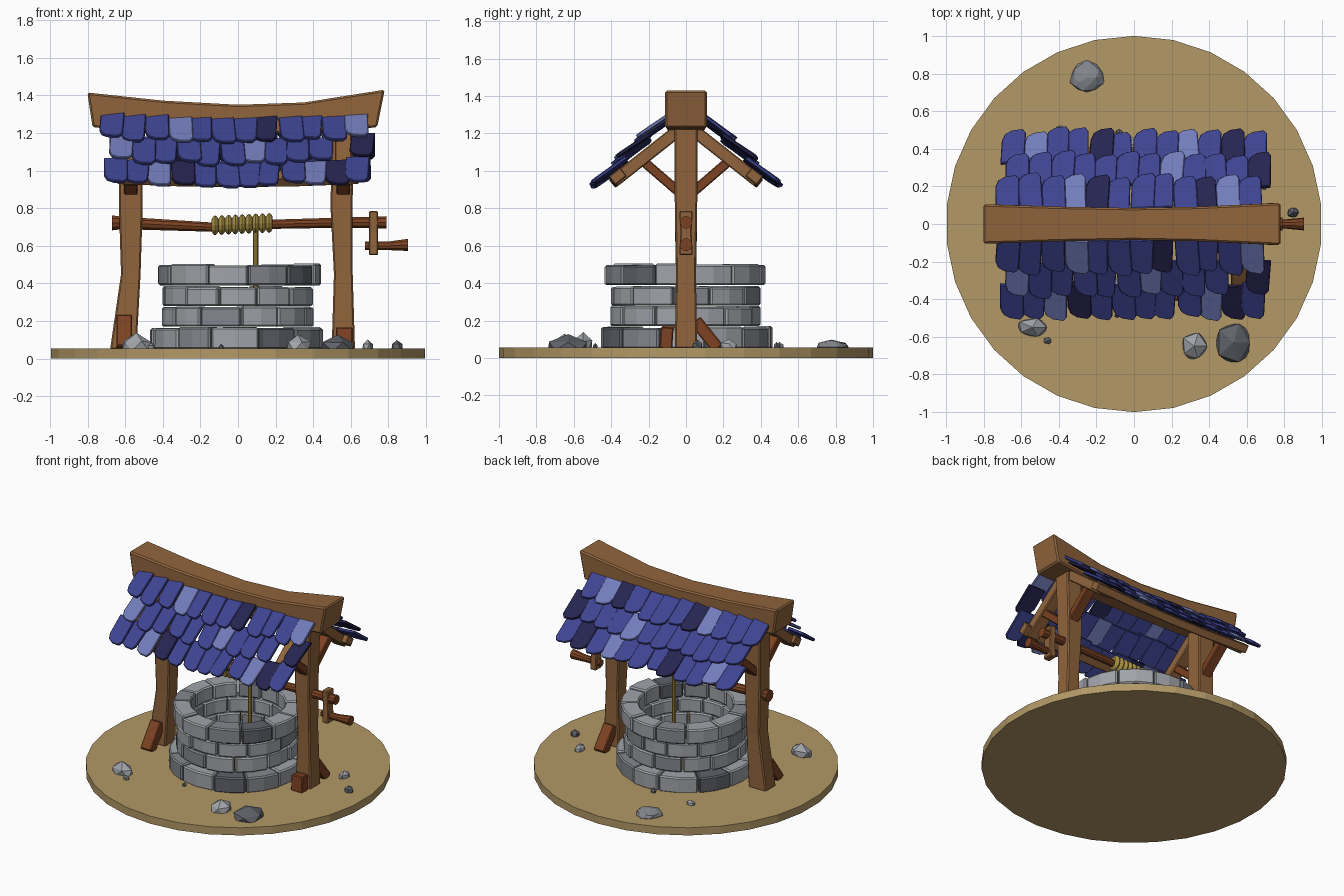
import bpy, bmesh, math, random
from mathutils import Vector

random.seed(7)
if "Cube" in bpy.data.objects:
    bpy.data.objects.remove(bpy.data.objects["Cube"])


def material(name, *rgb):
    lin = [((c / 255 + 0.055) / 1.055) ** 2.4 for c in rgb] + [1]
    m = bpy.data.materials.new(name)
    m.use_nodes = True
    m.diffuse_color = lin
    m.node_tree.nodes["Principled BSDF"].inputs["Base Color"].default_value = lin
    return m


SAND = material("sand", 178, 152, 102)
WOOD = material("brown wood", 144, 100, 60)
RED = material("reddish wood", 124, 66, 34)
ROPE = material("straw rope", 166, 142, 66)
STONE = material("light stone", 160, 163, 169)
MID = material("mid stone", 132, 135, 142)
DARK = material("dark stone", 96, 98, 106)
BLUE = material("blue tile", 62, 68, 145)
PALE = material("pale blue tile", 114, 124, 186)
NAVY = material("navy tile", 38, 36, 80)
X = Vector((1, 0, 0))
Y = Vector((0, 1, 0))
Z = Vector((0, 0, 1))


def finish(name, bm, mats, bevel=0):
    bmesh.ops.recalc_face_normals(bm, faces=bm.faces)
    me = bpy.data.meshes.new(name)
    bm.to_mesh(me)
    bm.free()
    for m in mats:
        me.materials.append(m)
    ob = bpy.data.objects.new(name, me)
    bpy.context.collection.objects.link(ob)
    if bevel:
        mod = ob.modifiers.new("worn edges", "BEVEL")
        mod.width = bevel
        mod.segments = 1
        mod.limit_method = "ANGLE"
    return ob


def skin(bm, rings, mat=0):
    """Join matching rings of points into a closed solid."""
    vs = [[bm.verts.new(p) for p in r] for r in rings]
    n = len(vs[0])
    faces = [bm.faces.new(vs[0][::-1]), bm.faces.new(vs[-1])]
    for a, b in zip(vs, vs[1:]):
        for i in range(n):
            j = (i + 1) % n
            faces.append(bm.faces.new((a[i], a[j], b[j], b[i])))
    for f in faces:
        f.material_index = mat


def box_ring(c, u, v):
    c = Vector(c)
    return [c - u - v, c + u - v, c + u + v, c - u + v]


def round_ring(c, u, v, r, n=10):
    return [Vector(c) + (u * math.cos(t) + v * math.sin(t)) * r
            for t in (math.tau * i / n for i in range(n))]


def loft(name, rings, mat, bevel=0):
    bm = bmesh.new()
    skin(bm, rings)
    return finish(name, bm, [mat], bevel)


def strut(name, x, p, q, hx, ht, mat):
    """Square timber lying in the plane of one post."""
    a, b = Vector((x, *p)), Vector((x, *q))
    v = (b - a).normalized().cross(X) * ht
    return loft(name, [box_ring(a, X * hx, v), box_ring(b, X * hx, v)], mat, 0.006)


# Ground disc
loft("ground", [round_ring((0, 0, z), Y, X, 1, 30) for z in (0, 0.055)], SAND)

# Stone rings of the well: bottom, top, outer radius, turn, dark bricks, mid bricks
courses = [(0.05, 0.165, 0.46, 15, (9, 4), (1, 7, 10)),
           (0.17, 0.275, 0.40, 2, (), (3, 8)),
           (0.28, 0.382, 0.405, 18, (), (1, 5, 11)),
           (0.39, 0.50, 0.435, 5, (10,), (3, 6, 9))]
for k, (z0, z1, r, turn, dark, mid) in enumerate(courses):
    bm = bmesh.new()
    cuts = [math.radians(turn + 30 * i + random.uniform(-4, 4)) for i in range(12)]
    cuts.append(cuts[0] + math.tau)
    for i in range(12):
        a0, a1 = cuts[i] + 0.008, cuts[i + 1] - 0.008
        ro, top = r + random.uniform(-0.008, 0.01), z1 + random.uniform(-0.006, 0.005)
        rings = []
        for t in (a0, (a0 + a1) / 2, a1):
            d = Vector((math.cos(t), math.sin(t), 0))
            rings.append(box_ring(d * (ro + 0.31) / 2 + Z * (z0 + top) / 2,
                                  d * (ro - 0.31) / 2, Z * (top - z0) / 2))
        skin(bm, rings, 2 if i in dark else 1 if i in mid else 0)
    finish("stone_course_%d" % (k + 1), bm, [STONE, MID, DARK], 0.009)

# Posts: height, centre x, half width, half depth
left = [(0.05, -0.61, 0.07, 0.06), (0.45, -0.57, 0.052, 0.055),
        (0.8, -0.57, 0.063, 0.06), (1.26, -0.57, 0.065, 0.062)]
right = [(0.05, 0.56, 0.062, 0.06), (0.45, 0.56, 0.05, 0.053),
         (0.8, 0.55, 0.058, 0.06), (1.26, 0.56, 0.062, 0.062)]
for side, rows in (("left", right), ("right", left)):
    loft(side + "_post", [box_ring((x, 0, z), X * w, Y * d) for z, x, w, d in rows], WOOD, 0.008)

# Sagging ridge beam: x, bottom, top, half depth, end slant
ridge = [(-0.787, 1.23, 1.415, 0.105, -0.014), (-0.4, 1.205, 1.372, 0.092, 0),
         (0, 1.195, 1.35, 0.085, 0), (0.35, 1.2, 1.362, 0.092, 0), (0.76, 1.23, 1.43, 0.112, 0.02)]
loft("ridge_beam", [box_ring((x, 0, (a + b) / 2), Y * d, Vector((s, 0, (b - a) / 2)))
                    for x, a, b, d, s in ridge], WOOD, 0.01)

# Rafters, braces and eave beams
for s, face in ((-1, "front"), (1, "back")):
    for x, side in ((0.56, "left"), (-0.57, "right")):
        strut(f"{face}_{side}_rafter", x, (s * 0.03, 1.225), (s * 0.385, 0.945), 0.045, 0.034, WOOD)
        strut(f"{face}_{side}_brace", x, (s * 0.03, 0.88), (s * 0.25, 1.07), 0.036, 0.026, RED)
    u, v = Vector((0, s, -0.8)) * 0.03, Vector((0, s * 0.8, 1)) * 0.022
    loft(face + "_eave_beam", [box_ring((x, s * 0.365, 0.955 + 0.04 * x * x), u, v)
                               for x in (-0.64, -0.3, 0, 0.3, 0.64)], WOOD, 0.005)

# Foot props
strut("right_front_foot_prop", -0.605, (-0.17, 0.05), (-0.05, 0.215), 0.042, 0.034, RED)
strut("left_back_foot_prop", 0.565, (0.17, 0.05), (0.05, 0.2), 0.042, 0.034, RED)
strut("left_front_foot_block", 0.565, (-0.108, 0.05), (-0.1, 0.165), 0.045, 0.034, RED)

# Winding axle, crank and handle
axle = [(-0.67, 0.722, 0.042), (-0.62, 0.722, 0.035), (-0.15, 0.7, 0.026),
        (0.2, 0.715, 0.026), (0.5, 0.722, 0.028), (0.79, 0.725, 0.034)]
loft("axle", [round_ring((x, 0, z), Y, Z, r) for x, z, r in axle], RED)
loft("crank_arm", [box_ring((0.72, 0, z), X * 0.024, Y * w)
                   for z, w in ((0.55, 0.036), (0.67, 0.03), (0.785, 0.036))], WOOD, 0.006)
loft("crank_handle", [round_ring((x, 0, z), Y, Z, r)
                      for x, z, r in ((0.675, 0.6, 0.024), (0.8, 0.6, 0.024), (0.905, 0.605, 0.034))], RED)

# Rope coil and hanging rope
coil = []
for i in range(37):
    r = 0.034 + 0.019 * abs(math.sin(math.pi * i / 4))
    coil.append(round_ring((-0.14 + 0.009 * i, 0, 0.708 + 0.0004 * i), Y, Z, r, 12))
loft("rope_coil", coil, ROPE)
loft("hanging_rope", [round_ring((0.095, 0, z), X, Y, 0.014, 8) for z in (0.2, 0.7)], ROPE)

# Roof tiles: colour columns per row as (pale, navy)
TILE = [(-0.5, 0), (0.5, 0), (0.5, 0.88), (0.35, 1), (-0.1, 0.97), (-0.38, 0.87), (-0.5, 0.68)]
slopes = {"front": (-1, [((3, 11), (7,)), ((0, 6), (11,)), ((2, 9), (3, 10))]),
          "back": (1, [((3, 10), (4, 9)), ((7,), (11,)), ((1, 8), (4, 10))])}
for face, (s, rows) in slopes.items():
    bm = bmesh.new()
    down = Vector((0, s * 0.715, -0.7))
    out = Vector((0, s * 0.7, 0.715))
    for row, (pale, navy) in enumerate(rows):
        for i in range(12):
            if face == "front" and row == 1 and i == 10:
                continue  # one tile has fallen off
            x = -0.645 + 0.117 * i + (-0.02, 0.025, -0.005)[row] + random.uniform(-0.008, 0.008)
            sag = 0.03 * (1 - (x / 0.7) ** 2)
            start = Vector((x, s * 0.085, 1.315 - sag)) + down * (0.168 * row + random.uniform(-0.012, 0.012))
            twist, lift = random.uniform(-0.07, 0.07), random.uniform(0.03, 0.042)
            size = random.uniform(0.205, 0.23)
            base = [start + X * (a * 0.126 + twist * d * size) + down * (d * size)
                    + out * (lift * d - 0.02 + 0.01 * a) for a, d in TILE]
            skin(bm, [base, [p + out * 0.02 for p in base]],
                 1 if i in pale else 2 if i in navy else 0)
    finish(face + "_roof_tiles", bm, [BLUE, PALE, NAVY], 0.004)

# Scattered rocks: x, y, radius x, radius y, height, colour
rocks = [(-0.25, 0.78, 0.09, 0.085, 0.04, MID), (-0.54, -0.55, 0.095, 0.055, 0.075, STONE),
         (-0.46, -0.62, 0.025, 0.02, 0.03, MID), (0.32, -0.65, 0.075, 0.08, 0.07, STONE),
         (0.53, -0.63, 0.105, 0.125, 0.065, DARK), (0.845, 0.06, 0.035, 0.03, 0.045, DARK),
         (0.69, 0.23, 0.035, 0.05, 0.045, STONE), (-0.39, 0.5, 0.035, 0.025, 0.03, STONE),
         (-0.08, 0.485, 0.022, 0.02, 0.025, DARK), (-0.09, -0.485, 0.015, 0.015, 0.02, DARK)]
for k, (x, y, rx, ry, h, mat) in enumerate(rocks):
    bm = bmesh.new()
    bmesh.ops.create_icosphere(bm, subdivisions=1 if k else 2, radius=1)
    for v in bm.verts:
        v.co *= random.uniform(0.88, 1.08)
        v.co = Vector((x + v.co.x * rx, y + v.co.y * ry, 0.058 + v.co.z * h))
        v.co.z = max(v.co.z, 0.04)
    finish("rock_%d" % (k + 1), bm, [mat])
